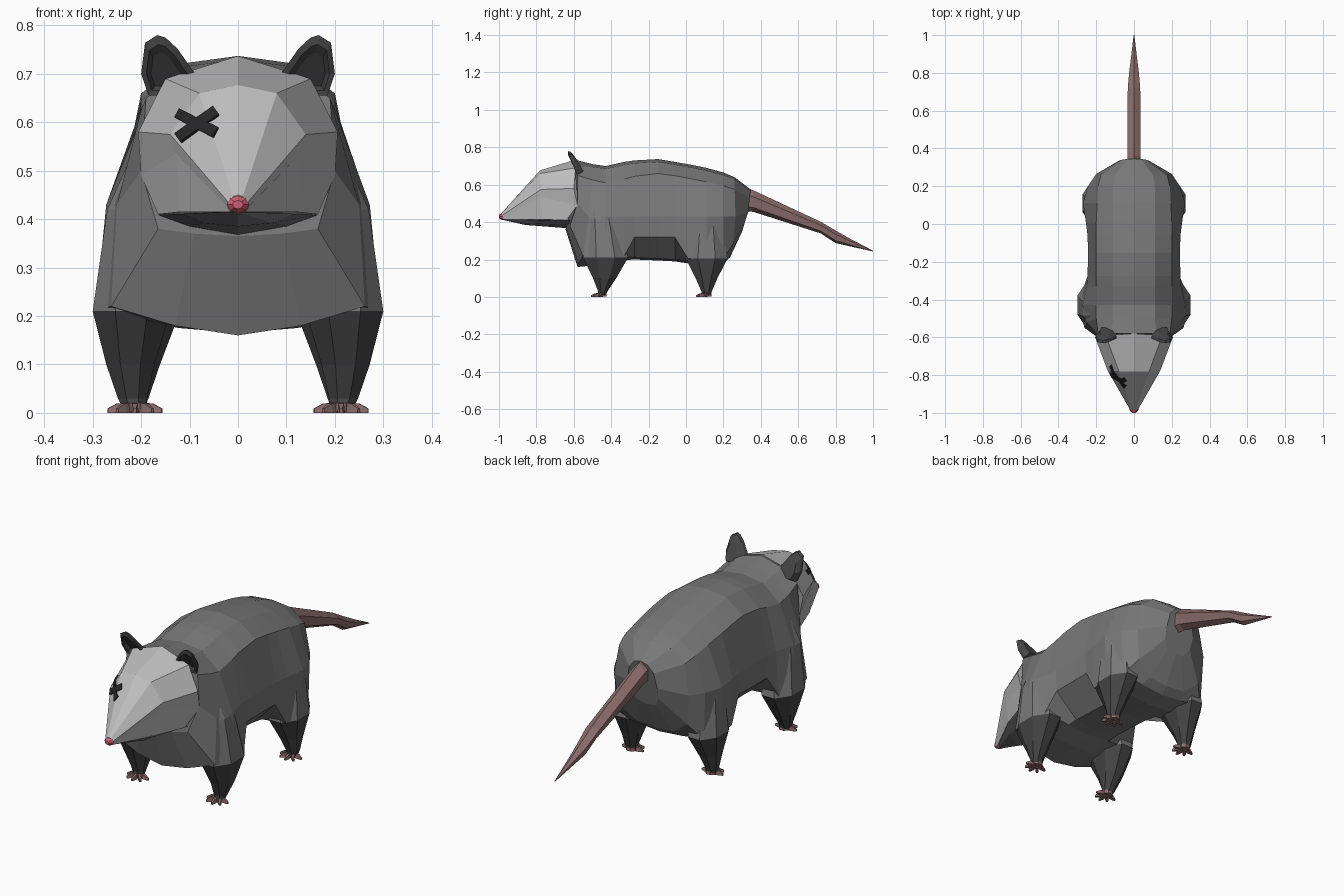
import bpy, bmesh, math
from mathutils import Vector
from mathutils.bvhtree import BVHTree

if "Cube" in bpy.data.objects:
    bpy.data.objects.remove(bpy.data.objects["Cube"])


def material(name, r, g, b):
    m = bpy.data.materials.new(name)
    m.diffuse_color = (r, g, b, 1)
    m.use_nodes = True
    m.node_tree.nodes["Principled BSDF"].inputs["Base Color"].default_value = m.diffuse_color
    return m


FUR = material("grey fur", .19, .19, .19)
FACE = material("pale face fur", .52, .52, .52)
DARK = material("dark leg fur", .06, .06, .06)
SKIN = material("bare pink skin", .26, .155, .15)
NOSE = material("pink nose", .65, .12, .18)
BLACK = material("black", .02, .02, .02)


def loft(name, rings, mats, rule=None):
    """Skin closed rings of equal length, with capped ends."""
    bm = bmesh.new()
    rows = [[bm.verts.new(p) for p in ring] for ring in rings]
    n = len(rows[0])
    for a, b in zip(rows, rows[1:]):
        for i in range(n):
            bm.faces.new((a[i], a[(i + 1) % n], b[(i + 1) % n], b[i]))
    bm.faces.new(rows[0])
    bm.faces.new(rows[-1][::-1])
    bmesh.ops.remove_doubles(bm, verts=bm.verts, dist=.0005)
    bmesh.ops.recalc_face_normals(bm, faces=bm.faces)
    if rule:
        for f in bm.faces:
            f.material_index = rule(f)
    me = bpy.data.meshes.new(name)
    bm.to_mesh(me)
    bm.free()
    for m in mats:
        me.materials.append(m)
    ob = bpy.data.objects.new(name, me)
    bpy.context.collection.objects.link(ob)
    return ob


def both(half):
    """Close a half section that runs from the top centre to the bottom centre."""
    return half + [(-x, y, z) for x, y, z in half[-2:0:-1]]


def oval(x, y, z, rx, ry, n=8):
    return [(x + rx * math.cos((i + .5) * math.tau / n) / math.cos(math.pi / n),
             y + ry * math.sin((i + .5) * math.tau / n) / math.cos(math.pi / n), z) for i in range(n)]


# Body: neck, shoulders, barrel, haunches and rump
def barrel(y, top, sx, sz, mx, lx, lz, bot):
    return [(0, y, top), (.11, y, top - .015), (sx, y, sz), (mx, y, .43),
            (lx, y, lz), (.12, y, bot + .01), (0, y, bot)]


body = [
    [(0, -.58, .73), (.12, -.58, .70), (.19, -.58, .65), (.2, -.58, .50),
     (.165, -.62, .38), (.09, -.64, .37), (0, -.645, .365)],
    [(0, -.50, .71), (.11, -.50, .695), (.2, -.50, .625), (.25, -.52, .43),
     (.262, -.55, .22), (.13, -.575, .18), (0, -.58, .16)],
    barrel(-.43, .70, .2, .61, .272, .294, .21, .175),
    barrel(-.33, .722, .2, .63, .25, .265, .22, .197),
    barrel(-.275, .73, .2, .645, .246, .24, .32, .2),
    barrel(-.15, .737, .2, .66, .243, .24, .32, .195),
    barrel(-.06, .722, .2, .648, .246, .24, .32, .19),
    barrel(.01, .71, .2, .635, .255, .252, .205, .18),
    barrel(.11, .69, .195, .615, .27, .262, .2, .165),
    barrel(.2, .665, .19, .595, .243, .235, .205, .18),
    [(0, .26, .64), (.1, .26, .63), (.175, .26, .575), (.2, .265, .43),
     (.18, .25, .28), (.1, .235, .22), (0, .235, .21)],
    [(0, .345, .575), (.035, .345, .565), (.065, .34, .53), (.08, .335, .46),
     (.075, .315, .40), (.05, .30, .36), (0, .30, .35)],
]
loft("body", [both(r) for r in body], [FUR])

# Head: wedge running down to the nose, with a darker jaw beneath
head = loft("head", [both(r) for r in [
    [(0, -.58, .737), (.15, -.59, .69), (.206, -.60, .58), (.2, -.58, .49), (.165, -.64, .41), (0, -.65, .405)],
    [(0, -.78, .677), (.08, -.78, .66), (.14, -.775, .575), (.128, -.775, .535), (.12, -.77, .415), (0, -.80, .41)],
    [(0, -.985, .45), (.01, -.985, .447), (.02, -.985, .435), (.022, -.98, .425), (.015, -.975, .415),
     (0, -.975, .412)]]], [FACE])
loft("jaw", [both(r) for r in [
    [(0, -.62, .415), (.165, -.62, .409), (.1, -.63, .385), (0, -.64, .368)],
    [(0, -.80, .415), (.115, -.78, .411), (.07, -.82, .392), (0, -.86, .385)],
    [(0, -.97, .417), (.012, -.97, .415), (.008, -.97, .412), (0, -.97, .41)]]], [FUR])
nose = [[(r * math.cos(a * math.tau / 8), y, .43 + r * .8 * math.sin(a * math.tau / 8)) for a in range(8)]
        for y, r in ((-.965, .024), (-.985, .023), (-1, .011))]
loft("nose", nose, [NOSE])

# Ears: cupped leaning flaps
for s, side in ((-1, "left"), (1, "right")):
    outline = [(.085, .695), (.125, .752), (.15, .775), (.167, .78), (.192, .764), (.2, .70), (.185, .655), (.14, .655)]

    def ear_ring(dy, k):
        return [(s * (.155 + (x - .155) * k), -.585 - (z - .66) * .36 + dy, .70 + (z - .70) * k) for x, z in outline]
    loft(side + "_ear", [ear_ring(.035, .6), ear_ring(.012, .95), ear_ring(-.003, 1), ear_ring(-.003, .76),
                         ear_ring(.012, .55)], [DARK])

# Legs: grey tops buried in the body, dark lower legs, then splayed feet
LEGS = {
    "front": [(.215, -.47, .52, .01, .03), (.2, -.45, .42, .07, .09), (.22, -.43, .21, .08, .12),
              (.222, -.435, .10, .05, .062), (.218, -.445, .03, .03, .025), (.215, -.45, .008, .022, .022)],
    "rear": [(.2, .11, .52, .01, .04), (.185, .11, .42, .07, .08), (.197, .11, .205, .076, .112),
             (.208, .11, .10, .047, .058), (.215, .11, .03, .03, .028), (.215, .11, .008, .022, .022)],
}
for s, side in ((-1, "left"), (1, "right")):
    for which, rows in LEGS.items():
        name = f"{side}_{which}"
        loft(name + "_leg", [oval(s * x, y, z, rx, ry) for x, y, z, rx, ry in rows], [FUR, DARK],
             lambda f: int(f.calc_center_median().z < .205))
        fx, fy = s * .213, rows[-1][1]
        loft(name + "_foot", [oval(fx, fy, z, .025, .025) for z in (.003, .02)], [SKIN])
        for i, deg in enumerate((-170, -130, -90, -50, -10)):
            d = Vector((math.cos(math.radians(deg)), math.sin(math.radians(deg)), 0))
            p = Vector((-d.y, d.x, 0))
            rings = []
            for t, w, top in ((.01, .008, .022), (.038, .008, .019), (.057, .004, .009)):
                c = Vector((fx, fy, 0)) + d * t
                rings.append([c + p * w, c - p * w, c - p * w * .7 + Vector((0, 0, top)),
                              c + p * w * .7 + Vector((0, 0, top))])
            loft(f"{name}_toe_{i + 1}", rings, [SKIN])

# Tail: tapering rod with a slight kink
tail = [(.30, .59, .46, .035), (.36, .57, .455, .035), (.72, .402, .34, .033),
        (.80, .355, .288, .026), (.88, .31, .27, .016), (1, .247, .243, .002)]
loft("tail", [both([(0, y, a), (w, y, a * .7 + b * .3), (w * .8, y, a * .2 + b * .8), (0, y, b)])
              for y, a, b, w in tail], [SKIN])

# Crossed-out eye: two thin bars laid on the face surface
bm = bmesh.new()
bm.from_mesh(head.data)
tree = BVHTree.FromBMesh(bm)
for i, (x0, z0, x1, z1) in enumerate(((-.122, .566, -.045, .622), (-.122, .617, -.045, .577))):
    a, b = Vector((x0, 0, z0)), Vector((x1, 0, z1))
    d = (b - a).normalized()
    p = Vector((-d.z, 0, d.x)) * .0105
    rings = []
    for k in range(7):
        c = a.lerp(b, k / 6)
        row = []
        for q, lift in ((c + p, .006), (c - p, .006), (c - p, -.001), (c + p, -.001)):
            hit, normal, _, _ = tree.ray_cast(Vector((q.x, -2, q.z)), Vector((0, 1, 0)))
            row.append(hit + normal * lift)
        rings.append(row)
    loft(f"eye_cross_{i + 1}", rings, [BLACK])
bm.free()
